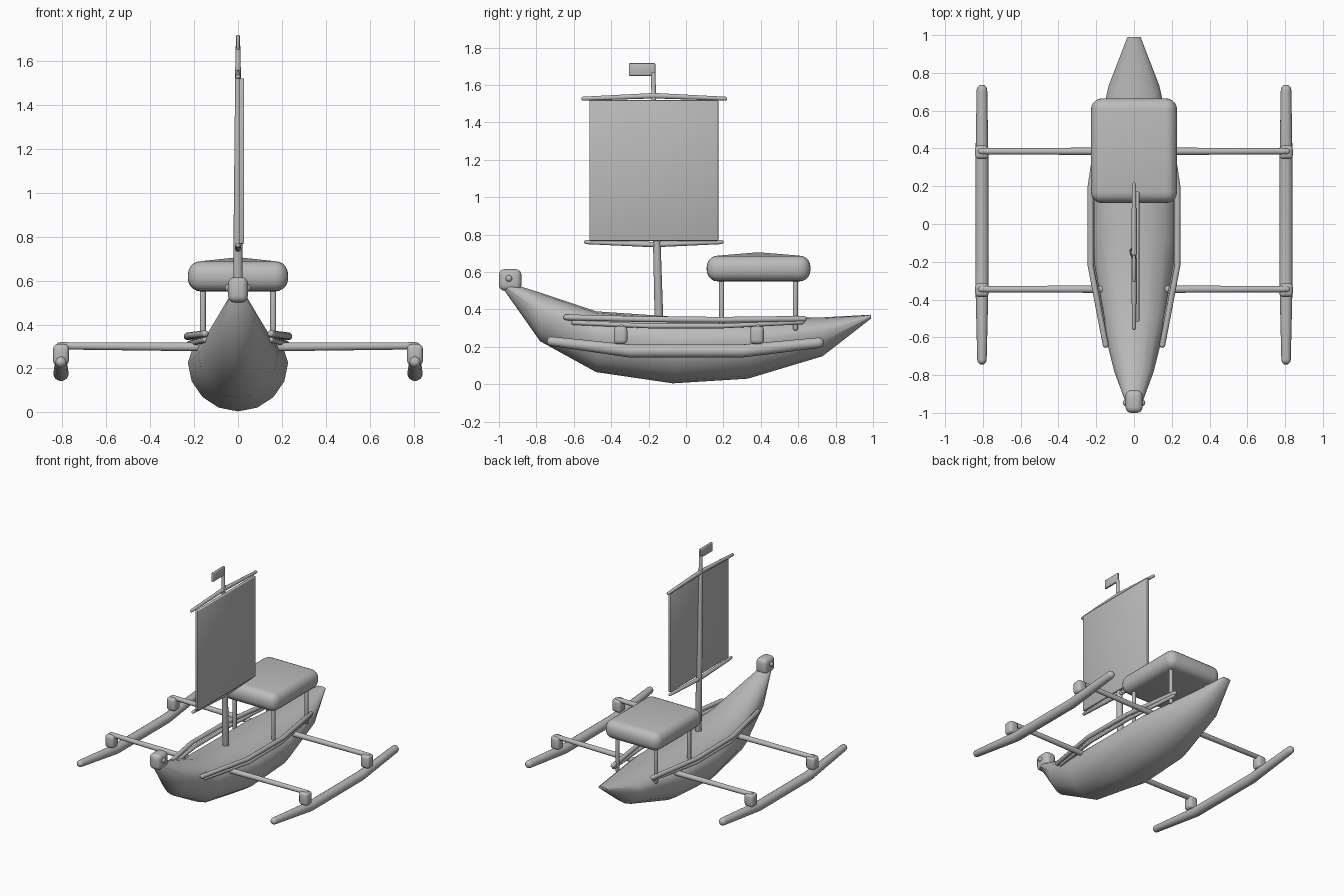
import bpy, bmesh
from math import cos, sin, pi, radians
from mathutils import Vector

cube = bpy.data.objects.get("Cube")
if cube:
    bpy.data.objects.remove(cube, do_unlink=True)

# One plain grey material for the whole boat
GREY = (0.5, 0.5, 0.5, 1)
grey = bpy.data.materials.new("plain grey")
grey.use_nodes = True
grey.diffuse_color = GREY
grey.node_tree.nodes["Principled BSDF"].inputs["Base Color"].default_value = GREY


def finish(name, bm, angle=45):
    bmesh.ops.recalc_face_normals(bm, faces=bm.faces)
    mesh = bpy.data.meshes.new(name)
    bm.to_mesh(mesh)
    bm.free()
    mesh.materials.append(grey)
    obj = bpy.data.objects.new(name, mesh)
    bpy.context.collection.objects.link(obj)
    bpy.ops.object.select_all(action='DESELECT')
    obj.select_set(True)
    bpy.context.view_layer.objects.active = obj
    bpy.ops.object.shade_smooth_by_angle(angle=radians(angle))
    return obj


def loft(name, rings, angle=45):
    """Skin a list of equally long point rings and cap both ends."""
    bm = bmesh.new()
    loops = [[bm.verts.new(p) for p in ring] for ring in rings]
    n = len(loops[0])
    for a, b in zip(loops, loops[1:]):
        for i in range(n):
            j = (i + 1) % n
            bm.faces.new((a[i], a[j], b[j], b[i]))
    bm.faces.new(loops[0])
    bm.faces.new(loops[-1])
    return finish(name, bm, angle)


def tube(name, points, radii, sides=12):
    """Round bar through the points, with rounded ends."""
    pts = [Vector(p) for p in points]
    start = (pts[0] - pts[1]).normalized()
    end = (pts[-1] - pts[-2]).normalized()
    path = list(zip(pts, radii))
    r0, r1 = radii[0], radii[-1]
    for t in (0.5, 0.9):
        path.insert(0, (pts[0] + start * r0 * t, r0 * (1 - t * t) ** 0.5))
        path.append((pts[-1] + end * r1 * t, r1 * (1 - t * t) ** 0.5))
    u = (pts[-1] - pts[0]).normalized().orthogonal().normalized()
    rings = []
    for i, (p, r) in enumerate(path):
        d = path[min(i + 1, len(path) - 1)][0] - path[max(i - 1, 0)][0]
        d.normalize()
        a = (u - d * u.dot(d)).normalized()
        b = d.cross(a)
        rings.append([p + r * (a * cos(2 * pi * k / sides) + b * sin(2 * pi * k / sides))
                      for k in range(sides)])
    return loft(name, rings, 60)


def block(name, centre, size, bevel, segments=4, peak=0):
    """Rounded box, optionally with a raised centre on its top."""
    bm = bmesh.new()
    bmesh.ops.create_cube(bm, size=1)
    for v in bm.verts:
        v.co = Vector([c + s * k for c, s, k in zip(centre, size, v.co)])
    bmesh.ops.bevel(bm, geom=bm.edges[:], offset=bevel, segments=segments,
                    profile=0.5, affect='EDGES')
    if peak:
        top = max(bm.faces, key=lambda f: f.calc_center_median().z)
        tip = bmesh.ops.poke(bm, faces=[top])["verts"][0]
        tip.co.z += peak
    return finish(name, bm)


# Hull: y, keel height, deck height, half width
stations = [
    (-0.97, 0.50, 0.55, 0.035),
    (-0.78, 0.23, 0.49, 0.105),
    (-0.48, 0.065, 0.39, 0.18),
    (-0.07, 0.005, 0.362, 0.228),
    (0.33, 0.03, 0.36, 0.222),
    (0.73, 0.15, 0.358, 0.135),
    (0.99, 0.352, 0.372, 0.035),
]
hull_rings = []
for y, low, high, half in stations:
    mid = low + (high - low) * 0.62
    ring = []
    for k in range(16):
        c, s = cos(2 * pi * k / 16), sin(2 * pi * k / 16)
        ring.append((half * c, y, mid + s * ((high - mid) if s > 0 else (mid - low))))
    hull_rings.append(ring)
loft("hull", hull_rings, 60)

# Figurehead and its eyes
block("figurehead", (0, -0.94, 0.558), (0.09, 0.12, 0.115), 0.03)
for side, x in (("left", 0.042), ("right", -0.042)):
    bm = bmesh.new()
    bmesh.ops.create_uvsphere(bm, u_segments=12, v_segments=8, radius=0.018)
    bmesh.ops.translate(bm, verts=bm.verts, vec=(x, -0.947, 0.566))
    finish(side + "_eye", bm)

for side, s in (("left", 1), ("right", -1)):
    # Side rails
    tube(side + "_upper_rail",
         [(s * 0.15, -0.64, 0.358), (s * 0.23, -0.22, 0.348),
          (s * 0.23, 0.2, 0.345), (s * 0.165, 0.63, 0.35)], [0.016] * 4)
    tube(side + "_lower_rail",
         [(s * 0.15, -0.6, 0.33), (s * 0.222, -0.2, 0.312),
          (s * 0.222, 0.2, 0.312), (s * 0.165, 0.62, 0.333)], [0.013] * 4)

    # Outrigger float and its mounting blocks
    tube(side + "_float",
         [(s * 0.805, -0.72, 0.23), (s * 0.805, -0.3, 0.178),
          (s * 0.805, 0.3, 0.178), (s * 0.805, 0.71, 0.222)],
         [0.025, 0.035, 0.035, 0.028], 16)
    for end, y in (("front", -0.35), ("back", 0.38)):
        block(f"{side}_{end}_float_mount", (s * 0.805, y, 0.263),
              (0.072, 0.072, 0.095), 0.02, 3)

    # Canopy posts
    for end, y in (("front", 0.19), ("back", 0.585)):
        tube(f"{side}_{end}_canopy_post",
             [(s * 0.16, y, 0.3), (s * 0.16, y, 0.58)], [0.014] * 2)

# Cross beams
for end, y in (("front", -0.345), ("back", 0.385)):
    tube(end + "_cross_beam",
         [(-0.81, y, 0.303), (-0.2, y, 0.298), (0.2, y, 0.298), (0.81, y, 0.303)],
         [0.017, 0.02, 0.02, 0.017])

# Canopy roof
block("canopy", (0, 0.388, 0.619), (0.456, 0.555, 0.138), 0.06, 5, 0.018)

# Mast, spars, sail and flag
tube("mast", [(0, -0.144, 0.33), (0, -0.16, 0.9), (0, -0.175, 1.66)],
     [0.024, 0.02, 0.012])
tube("upper_yard", [(0, -0.55, 1.527), (0, -0.17, 1.543), (0, 0.21, 1.527)],
     [0.011, 0.015, 0.011])
tube("lower_boom", [(0, -0.535, 0.76), (0, -0.17, 0.747), (0, 0.19, 0.76)],
     [0.011, 0.015, 0.011])
block("sail", (0.017, -0.172, 1.143), (0.022, 0.69, 0.752), 0.005, 2)
block("flag", (0, -0.235, 1.683), (0.016, 0.142, 0.068), 0.006, 2)
